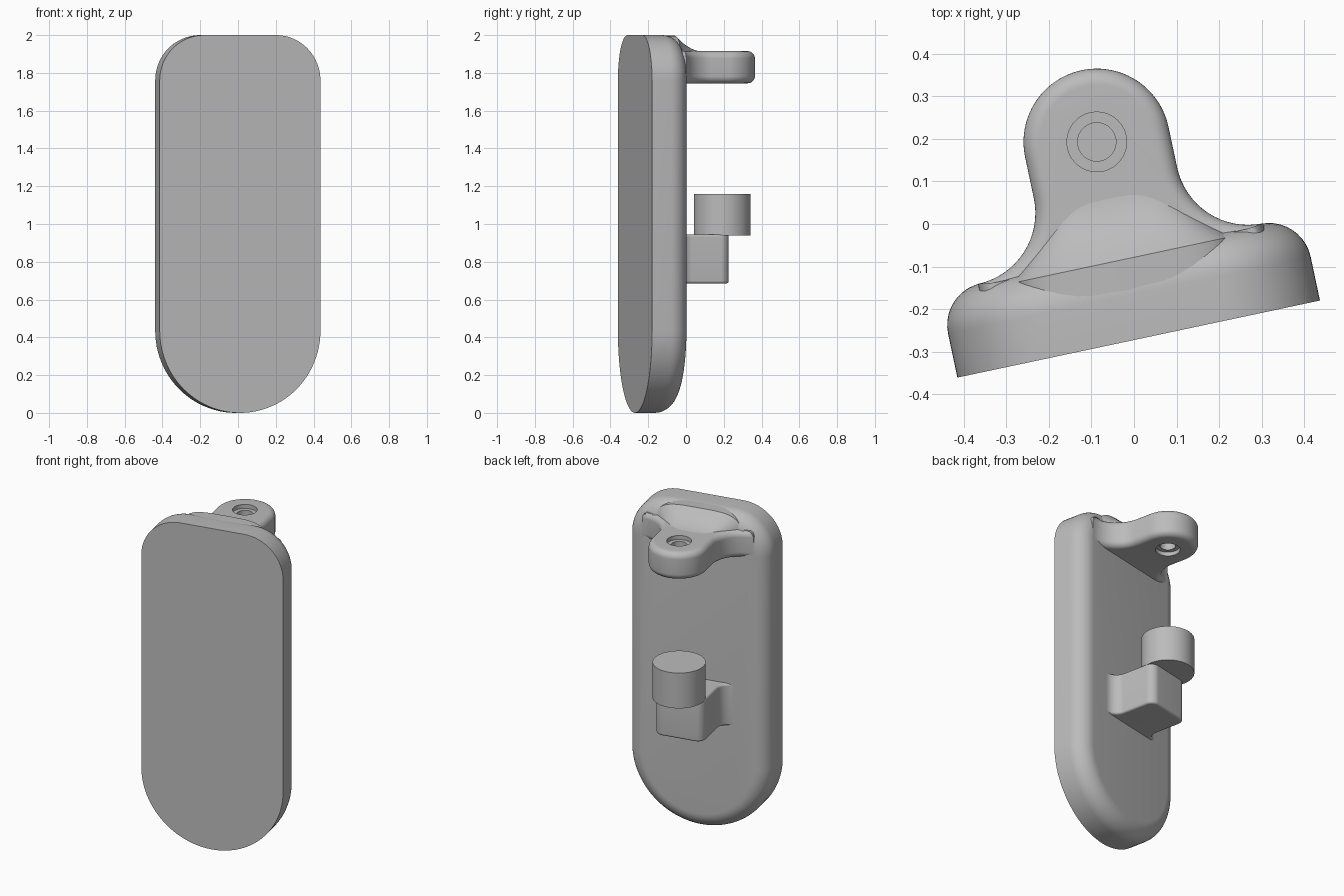
import bpy, bmesh
from math import sin, cos, pi, radians, sqrt
from mathutils import Vector, Matrix

if "Cube" in bpy.data.objects:
    bpy.data.objects.remove(bpy.data.objects["Cube"])

grey = bpy.data.materials.new("plain grey")
grey.use_nodes = True
COLOUR = (0.5, 0.5, 0.5, 1)
grey.diffuse_color = COLOUR
grey.node_tree.nodes["Principled BSDF"].inputs["Base Color"].default_value = COLOUR

# The whole part is turned about z; everything is built in its own frame
PLACE = Matrix.Translation((0.011, -0.27, 0)) @ Matrix.Rotation(radians(12), 4, "Z")
BACK = 0.205     # back face of the panel
AXIS = 0.473     # depth of the hole and pin axis


def loft(name, rings):
    """Skin a list of equal rings of points and cap both ends."""
    bm = bmesh.new()
    loops = [[bm.verts.new(p) for p in ring] for ring in rings]
    n = len(loops[0])
    for a, b in zip(loops, loops[1:]):
        for i in range(n):
            j = (i + 1) % n
            bm.faces.new((a[i], a[j], b[j], b[i]))
    bm.faces.new(loops[0])
    bm.faces.new(loops[-1])
    bmesh.ops.recalc_face_normals(bm, faces=bm.faces)
    mesh = bpy.data.meshes.new(name)
    bm.to_mesh(mesh)
    bm.free()
    mesh.materials.append(grey)
    obj = bpy.data.objects.new(name, mesh)
    bpy.context.collection.objects.link(obj)
    obj.matrix_world = PLACE
    return obj


def smooth(obj):
    bpy.ops.object.select_all(action="DESELECT")
    obj.select_set(True)
    bpy.context.view_layer.objects.active = obj
    bpy.ops.object.shade_smooth_by_angle(angle=radians(35))


def arc(cx, cy, r, start, end, steps):
    angles = [radians(start + (end - start) * i / steps) for i in range(steps + 1)]
    return [(cx + r * cos(a), cy + r * sin(a)) for a in angles]


def inset(points, d):
    """Move a counter-clockwise outline inwards by d."""
    out = []
    for i, p in enumerate(points):
        t = (Vector(points[(i + 1) % len(points)]) - Vector(points[i - 1])).normalized()
        out.append((p[0] - t.y * d, p[1] + t.x * d))
    return out


def rounding(r, steps=8):
    """Inset and drop pairs of a quarter round, from side to face."""
    return [(r - r * cos(pi / 2 * i / steps), r - r * sin(pi / 2 * i / steps))
            for i in range(steps + 1)]


def bracket(name, half, tip, corner, flare, low, high, edge):
    """Flat arm growing out of the panel with flared root and round end."""
    right = [(half + flare, 0.08)]
    right += arc(half + flare, BACK + flare, flare, 270, 180, 16)
    right += arc(half - corner, tip - corner, corner, 0, 88, 20)
    outline = right + [(-u, v) for u, v in reversed(right)]
    steps = rounding(edge)
    levels = [(d, low + drop) for d, drop in reversed(steps)]
    levels += [(d, high - drop) for d, drop in steps]
    return loft(name, [[(u, v, z) for u, v in inset(outline, d)] for d, z in levels])


def turned(name, profile, segments=64):
    """Vertical round solid from (radius, height) pairs about the pin axis."""
    return loft(name, [[(u, v, z) for u, v in arc(0, AXIS, r, 0, 360 - 360 / segments, segments - 1)]
                       for r, z in profile])


# Panel: half-round bottom, rounded top corners, softened back edge
outline = arc(0, 0.435, 0.435, 180, 360, 48)
outline += arc(0.195, 1.76, 0.24, 0, 90, 16)
outline += arc(-0.195, 1.76, 0.24, 90, 180, 16)
sections = [(0, 0)] + [(d, BACK - drop) for d, drop in rounding(0.1, 10)]
smooth(loft("panel", [[(u, v, z) for u, z in inset(outline, d)] for d, v in sections]))

# Upper lug with a stepped through hole
lug = bracket("upper_lug", 0.172, 0.645, 0.172, 0.17, 1.745, 1.915, 0.038)
cutter = turned("hole_cutter", [(0.07, 1.6), (0.07, 1.77), (0.045, 1.77),
                                (0.045, 1.89), (0.07, 1.89), (0.07, 2.1)])
cutter.hide_render = True
bpy.context.view_layer.objects.active = lug
hole = lug.modifiers.new("hole", "BOOLEAN")
hole.operation = "DIFFERENCE"
hole.solver = "EXACT"
hole.object = cutter
bpy.ops.object.modifier_apply(modifier=hole.name)
bpy.data.objects.remove(cutter)
smooth(lug)

# Neck sweeping from the panel top down to the lug
stations = [(0.09, 0.27, 1.999), (0.19, 0.27, 1.999)]
for i in range(1, 15):
    t = i / 14
    stations.append((0.19 + 0.18 * t, 0.15 + 0.12 * (1 - t) ** 2,
                     1.912 + 0.087 * (1 - t) ** 2))
rings = []
for v, half, top in stations:
    ring = []
    for k in range(33):
        c, s = cos(pi * k / 32), sin(pi * k / 32)
        side = 1 if c >= 0 else -1
        ring.append((half * side * sqrt(abs(c)), v, 1.8 + (top - 1.8) * sqrt(max(s, 0))))
    rings.append(ring)
smooth(loft("lug_neck", rings))

# Lower arm and the pin standing on it
smooth(bracket("lower_arm", 0.15, 0.485, 0.05, 0.07, 0.685, 0.945, 0.014))
smooth(turned("pin", [(0.15, 0.94), (0.15, 1.16)]))
